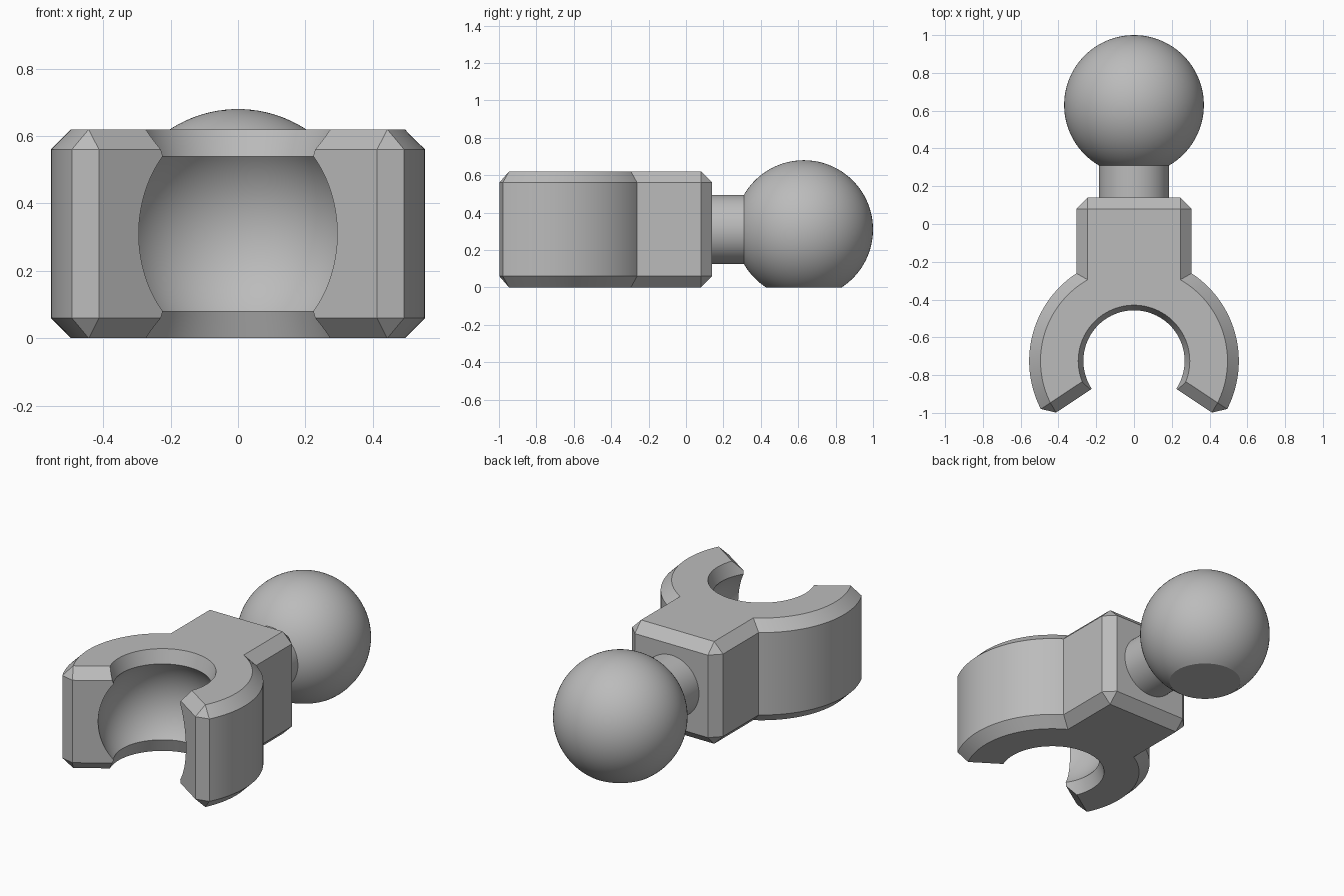
import bpy
import bmesh
from math import radians, sin, cos, asin, acos, sqrt, pi

cube = bpy.data.objects.get("Cube")
if cube:
    bpy.data.objects.remove(cube, do_unlink=True)

HEIGHT = 0.62
MID = HEIGHT / 2
CHAMFER = 0.06
JAW_Y = -0.725
JAW_R = 0.555
MOUTH = radians(33.5)

grey = bpy.data.materials.new("grey plastic")
grey.use_nodes = True
colour = (0.5, 0.5, 0.5, 1)
grey.diffuse_color = colour
grey.node_tree.nodes["Principled BSDF"].inputs["Base Color"].default_value = colour


def make_object(name, bm):
    bmesh.ops.remove_doubles(bm, verts=bm.verts, dist=0.0001)
    bmesh.ops.recalc_face_normals(bm, faces=bm.faces)
    mesh = bpy.data.meshes.new(name)
    bm.to_mesh(mesh)
    bm.free()
    mesh.materials.append(grey)
    obj = bpy.data.objects.new(name, mesh)
    bpy.context.collection.objects.link(obj)
    return obj


def select(obj):
    bpy.ops.object.select_all(action="DESELECT")
    obj.select_set(True)
    bpy.context.view_layer.objects.active = obj


def smooth(obj):
    select(obj)
    bpy.ops.object.shade_smooth_by_angle(angle=radians(25))


def revolve(name, profile, location, steps=96):
    """Spin (radius, z) points about z; the ends lie on the axis."""
    bm = bmesh.new()
    verts = [bm.verts.new((r, 0, z)) for r, z in profile]
    edges = [bm.edges.new(pair) for pair in zip(verts, verts[1:])]
    bmesh.ops.spin(bm, geom=verts + edges, axis=(0, 0, 1), cent=(0, 0, 0),
                   angle=2 * pi, steps=steps, use_merge=True)
    obj = make_object(name, bm)
    obj.location = location
    return obj


def sphere_arc(radius, low, high, steps=40):
    start, end = asin(low / radius), asin(high / radius)
    angles = [start + (end - start) * i / steps for i in range(steps + 1)]
    return [(radius * cos(a), radius * sin(a)) for a in angles]


def outline(inset):
    """Body outline; the inset one brings both ends of each corner cut together."""
    shrink = CHAMFER if inset else 0
    radius = JAW_R - shrink
    half_width = 0.305 - shrink
    start = -MOUTH + asin(CHAMFER / radius)
    end = acos(half_width / radius)
    arc = [start + (end - start) * i / 40 for i in range(41)]
    half = [(radius * cos(a), JAW_Y + radius * sin(a)) for a in arc]
    if inset:
        tip = half[0]
    else:
        tip = ((JAW_R - CHAMFER) * cos(MOUTH), JAW_Y - (JAW_R - CHAMFER) * sin(MOUTH))
    half = [tip] + half + [(half_width, 0.08), (0.245, 0.14 - shrink)]
    apex = (0, JAW_Y + shrink / cos(MOUTH))
    return [apex] + half + [(-x, y) for x, y in reversed(half)]


# Chamfered clamp body
bm = bmesh.new()
rings = []
for z, inset in ((0, True), (CHAMFER, False), (HEIGHT - CHAMFER, False), (HEIGHT, True)):
    rings.append([bm.verts.new((x, y, z)) for x, y in outline(inset)])
for low, high in zip(rings, rings[1:]):
    for i in range(len(low)):
        j = (i + 1) % len(low)
        bm.faces.new((low[i], low[j], high[j], high[i]))
bm.faces.new(rings[0])
bm.faces.new(rings[-1])
body = make_object("clamp_body", bm)

# Spherical socket with flared openings, cut through the jaws
flare = 0.268
reach = 0.23
socket_profile = ([(0, -0.35), (0.309, -0.35)] + sphere_arc(sqrt(flare**2 + reach**2), -reach, reach)
                  + [(0.309, 0.35), (0, 0.35)])
cutter = revolve("socket_cutter", socket_profile, (0, JAW_Y, MID))
cutter.hide_render = True
cutter.hide_viewport = False
cut = body.modifiers.new("socket", "BOOLEAN")
cut.operation = "DIFFERENCE"
cut.solver = "EXACT"
cut.object = cutter
select(body)
bpy.ops.object.modifier_apply(modifier=cut.name)
bpy.data.objects.remove(cutter, do_unlink=True)
smooth(body)

# Neck between the body and the ball
neck = revolve("neck", [(0, -0.2), (0.185, -0.2), (0.185, 0.2), (0, 0.2)], (0, 0.26, MID), 64)
neck.rotation_euler.x = pi / 2
smooth(neck)

# Ball with a flat underside
ball = revolve("ball", [(0, -MID)] + sphere_arc(0.37, -MID, 0.37, 48), (0, 0.63, MID))
smooth(ball)
